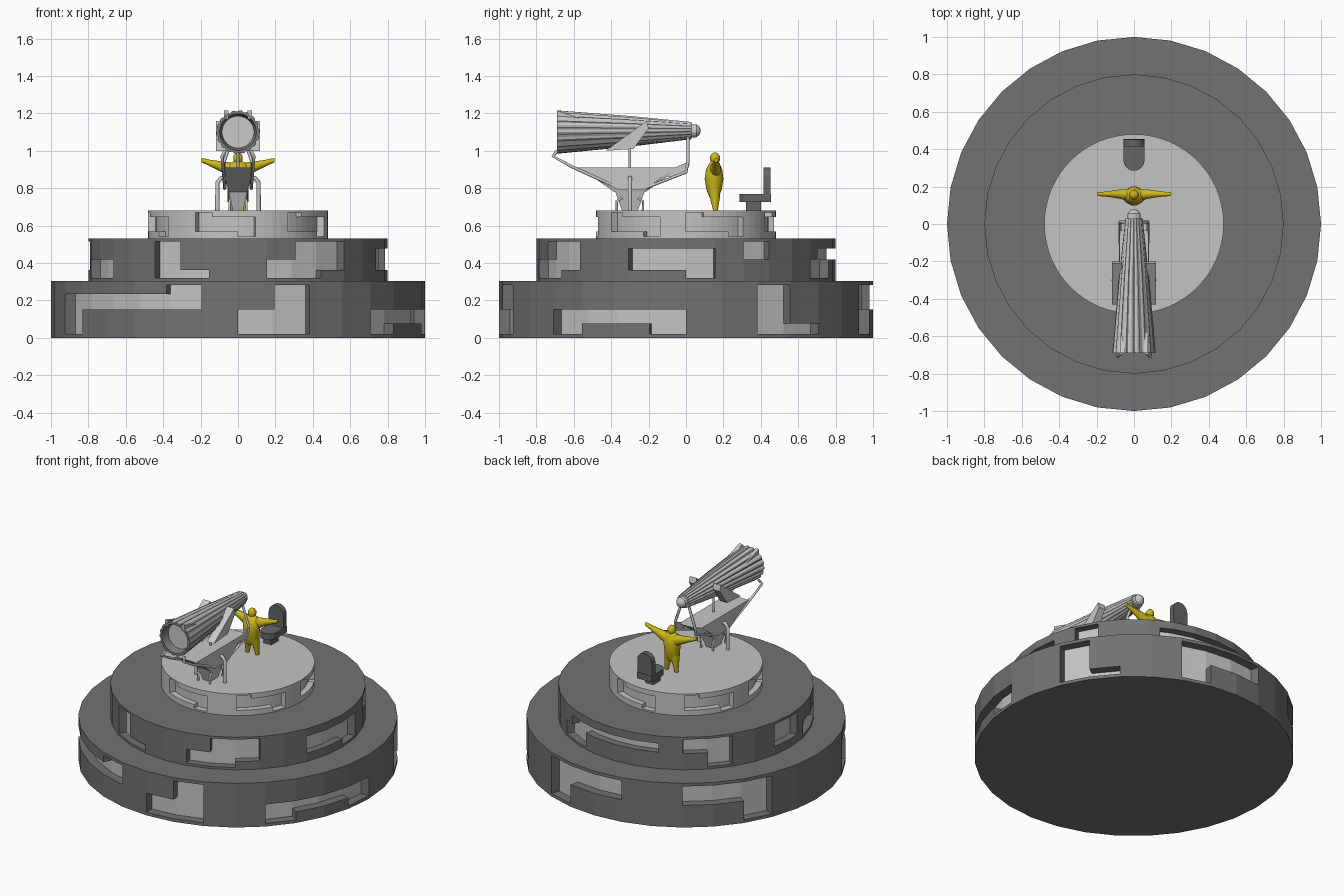
import bpy, bmesh, math
from mathutils import Vector

if "Cube" in bpy.data.objects:
    bpy.data.objects.remove(bpy.data.objects["Cube"])


def mat(name, r, g, b):
    m = bpy.data.materials.new(name)
    m.diffuse_color = (r, g, b, 1)
    m.use_nodes = True
    m.node_tree.nodes["Principled BSDF"].inputs["Base Color"].default_value = m.diffuse_color
    return m


DARK = mat("dark stone", .17, .17, .17)
LIGHT = mat("light stone", .55, .55, .55)
METAL = mat("pale metal", .58, .58, .58)
GROOVE = mat("groove grey", .2, .2, .2)
SEAT = mat("seat grey", .13, .13, .13)
GOLD = mat("gold yellow", .60, .48, .01)


def finish(name, bm, mats, smooth=None):
    bmesh.ops.remove_doubles(bm, verts=bm.verts, dist=1e-5)
    bmesh.ops.recalc_face_normals(bm, faces=bm.faces)
    me = bpy.data.meshes.new(name)
    bm.to_mesh(me)
    bm.free()
    for m in mats:
        me.materials.append(m)
    ob = bpy.data.objects.new(name, me)
    bpy.context.collection.objects.link(ob)
    if smooth:
        bpy.context.view_layer.objects.active = ob
        ob.select_set(True)
        bpy.ops.object.shade_smooth_by_angle(angle=math.radians(smooth))
        ob.select_set(False)
    return ob


def face(bm, pts, mi=0):
    f = bm.faces.new([bm.verts.new(p) for p in pts])
    f.material_index = mi


# Round tier whose wall has stepped recesses; panels are (angle0, angle1, level0, level1)
def tier(name, R, z0, z1, sides, depth, panels, mats):
    n, lev = 64, [0, .07, .25, .5, .77, .93, 1]
    bm = bmesh.new()
    step = 360 / n

    def pt(i, j, d):
        a, w = math.radians(i * step), 2 * math.pi / sides
        r = R * math.cos(w / 2) / math.cos(a % w - w / 2) - d
        return (r * math.sin(a), -r * math.cos(a), z0 + (z1 - z0) * lev[j])

    def cut(i, j):
        a, z = (i % n + .5) * step, (lev[j] + lev[j + 1]) / 2
        return any((a - p[0]) % 360 < p[1] - p[0] and p[2] < z < p[3] for p in panels)

    for i in range(n):
        for j in range(6):
            c = cut(i, j)
            d = depth if c else 0
            face(bm, [pt(i, j, d), pt(i + 1, j, d), pt(i + 1, j + 1, d), pt(i, j + 1, d)], int(c))
            if c != cut(i + 1, j):
                face(bm, [pt(i + 1, j, 0), pt(i + 1, j + 1, 0), pt(i + 1, j + 1, depth), pt(i + 1, j, depth)])
            if j < 5 and c != cut(i, j + 1):
                face(bm, [pt(i, j + 1, 0), pt(i + 1, j + 1, 0), pt(i + 1, j + 1, depth), pt(i, j + 1, depth)])
    for j in (0, 6):
        face(bm, [pt(i, j, 0) for i in range(n)])
    finish(name, bm, mats)


tier("bottom_tier", 1, 0, .305, 32, .06, [
    (-67.5, -56, .07, .77), (-56, -11, .5, .77), (-22.5, -11, .5, .93),
    (0, 11.3, .07, .5), (11.2, 22.5, .07, .93),
    (45, 56.3, .07, .5), (56, 90, .25, .5), (79, 90, .07, .5),
    (112.5, 124, .07, .93), (123, 135, .07, .25),
    (157.5, 169, .07, .93), (168, 191.3, .5, .93),
    (213.7, 237, .5, .93), (236, 247.6, .07, .93)], [DARK, LIGHT])
tier("middle_tier", .8, .305, .53, 32, .05, [
    (-79, -56, .07, .5), (-33.8, -22.4, .07, .93), (-22.5, -11, .07, .25),
    (11.2, 34, .07, .5), (22.5, 45, .25, .93),
    (67.5, 101.3, .25, .77), (90, 101.3, .07, .77),
    (112.5, 124, .5, .93), (146, 163, .07, .5), (151.8, 203, .5, .77),
    (214, 225, .5, .93), (225, 236.3, .07, .93), (259, 276, .25, .93)], [DARK, LIGHT])
top = []
for k in range(6):
    a = k * 60 - 28
    top += [(a, a + 39.4, .25, .77), (a + 28, a + 39.4, .07, .77), (a, a + 11.3, .25, .93)]
tier("top_tier", .48, .53, .68, 64, .04, top, [LIGHT, LIGHT])


# Tube along points, each (x, y, z, half width, half depth)
def loft(name, rows, axis, seg, m, smooth=None):
    bm = bmesh.new()
    u, v = {"z": ((1, 0, 0), (0, 1, 0)), "y": ((1, 0, 0), (0, 0, 1)), "x": ((0, 1, 0), (0, 0, 1))}[axis]
    u, v = Vector(u), Vector(v)
    rings = [[Vector(r[:3]) + u * r[3] * math.cos(t) + v * r[4] * math.sin(t)
              for t in [2 * math.pi * (k + .5) / seg for k in range(seg)]] for r in rows]
    for a, b in zip(rings, rings[1:]):
        for k in range(seg):
            q = (k + 1) % seg
            face(bm, [a[k], a[q], b[q], b[k]])
    face(bm, rings[0])
    face(bm, rings[-1])
    return finish(name, bm, [m], smooth)


# Flat plate: a (y, z) outline given thickness between two x values
def plate(name, outline, x0, x1, m):
    bm = bmesh.new()
    a = [(x0, y, z) for y, z in outline]
    b = [(x1, y, z) for y, z in outline]
    face(bm, a)
    face(bm, b)
    for k in range(len(a)):
        q = (k + 1) % len(a)
        face(bm, [a[k], a[q], b[q], b[k]])
    return finish(name, bm, [m])


def rod(name, pts, r, m):
    cu = bpy.data.curves.new(name, "CURVE")
    cu.dimensions = "3D"
    cu.bevel_depth, cu.bevel_resolution, cu.use_fill_caps = r, 1, True
    sp = cu.splines.new("POLY")
    sp.points.add(len(pts) - 1)
    for p, c in zip(sp.points, pts):
        p.co = (*c, 1)
    cu.materials.append(m)
    bpy.context.collection.objects.link(bpy.data.objects.new(name, cu))


# Fluted barrel: tapered, open at the front, with grooves along its length
bm = bmesh.new()
N = 54
prof = [(-.64, 1.10, .085), (-.69, 1.10, .098), (-.69, 1.10, .116), (-.3, 1.104, .082), (.03, 1.108, .046)]


def ring(s):
    y, z, r = prof[s]
    out = []
    for k in range(N):
        t = 2 * math.pi * k / N
        rr = r * (.94 if s > 1 and k % 3 == 2 else 1)
        out.append((rr * math.cos(t), y, z + rr * math.sin(t)))
    return out


rings = [ring(s) for s in range(5)]
for s in range(4):
    for k in range(N):
        q = (k + 1) % N
        face(bm, [rings[s][k], rings[s][q], rings[s + 1][q], rings[s + 1][k]],
             1 if s < 2 or k % 3 == 1 else 0)
face(bm, rings[0])
face(bm, rings[4])
finish("barrel", bm, [METAL, GROOVE])

# Rounded knob on the rear of the barrel
loft("barrel_knob", [(0, .02, 1.107, .036, .036), (0, .055, 1.107, .036, .036),
                     (0, .07, 1.107, .025, .025), (0, .078, 1.107, .01, .01)], "y", 12, METAL)

# Cradle hull, pedestal and centre post
loft("cradle_hull", [(0, -.3, .91, .11, .38), (0, -.3, .885, .11, .33), (0, -.3, .78, .07, .12)],
     "z", 4, METAL)
loft("pedestal", [(0, -.3, .80, .075, .12), (0, -.3, .68, .04, .06)], "z", 4, METAL)
rod("centre_post", [(0, -.3, .89), (0, -.3, 1.03)], .008, METAL)

for s in (-1, 1):
    # Side rails that hold the barrel at both ends
    rod("cradle_rail", [(s * .07, -.69, 1.0), (s * .085, -.71, .97), (s * .08, -.61, .915),
                        (s * .07, -.36, .80), (s * .07, -.22, .80), (s * .075, .0, .885),
                        (s * .075, .01, .94), (s * .03, .01, 1.07)], .009, METAL)
    plate("cradle_side", [(-.61, .91), (-.06, .91), (-.22, .79), (-.36, .79)],
          s * .07, s * .078, METAL)
    # Triangular trunnion fins
    plate("barrel_fin", [(-.43, 1.0), (-.21, 1.16), (-.20, 1.12), (-.28, 1.01)],
          s * .065, s * .118, METAL)
    plate("rear_plate", [(-.06, .91), (.01, .94), (.02, .93), (.0, .875), (-.1, .86)],
          s * .07, s * .078, METAL)
    # Outer support legs
    rod("support_leg", [(s * .11, -.3, .68), (s * .11, -.3, .83), (s * .09, -.3, .855), (s * .06, -.3, .855)],
        .012, METAL)
    for y in (-.37, -.23):
        rod("foot_strut", [(s * .03, -.3, .78), (s * .045, y, .73), (s * .045, y, .68)], .007, METAL)
    # Muzzle lugs
    plate("muzzle_lug", [(-.69, 1.17), (-.69, 1.215), (-.55, 1.17)], s * .05, s * .075, METAL)

# Golden figure: body, head, arms and legs
loft("figure_body", [(0, .15, .75, .045, .025), (0, .15, .79, .05, .042), (0, .15, .85, .055, .052),
                     (0, .15, .90, .065, .045), (0, .152, .93, .05, .03), (0, .155, .945, .02, .018)],
     "z", 12, GOLD, 60)
loft("figure_head", [(0, .155, .93, .016, .016), (0, .155, .95, .026, .027), (0, .155, .97, .026, .027),
                     (0, .155, .985, .016, .017), (0, .155, .992, .005, .005)], "z", 12, GOLD, 60)
for s in (-1, 1):
    loft("figure_arm", [(s * .02, .155, .89, .035, .045), (s * .08, .16, .912, .025, .03),
                        (s * .15, .16, .935, .014, .017), (s * .195, .16, .95, .011, .012)],
         "x", 10, GOLD, 60)
    loft("figure_leg", [(s * .022, .15, .80, .03, .035), (s * .03, .155, .74, .021, .025),
                        (s * .037, .157, .69, .014, .014), (s * .037, .157, .68, .013, .012)],
         "z", 10, GOLD, 60)


# Seat: cushion and backrest share the same round-ended outline
def round_end(length, r):
    arc = [(r * math.cos(math.pi * k / 12), length - r + r * math.sin(math.pi * k / 12)) for k in range(13)]
    return [(r, 0)] + arc + [(-r, 0)]


def slab(name, to3d, length, thick):
    bm = bmesh.new()
    o = round_end(length, .056)
    a, b = [to3d(x, t, 0) for x, t in o], [to3d(x, t, thick) for x, t in o]
    face(bm, a)
    face(bm, b)
    for k in range(len(a)):
        q = (k + 1) % len(a)
        face(bm, [a[k], a[q], b[q], b[k]])
    finish(name, bm, [SEAT])


slab("seat_cushion", lambda x, t, h: (x, .455 - t, .725 + h), .17, .043)
slab("seat_back", lambda x, t, h: (x, .415 + h, .725 + t), .185, .037)
plate("seat_post", [(.32, .68), (.40, .68), (.40, .73), (.32, .73)], -.03, .03, SEAT)
